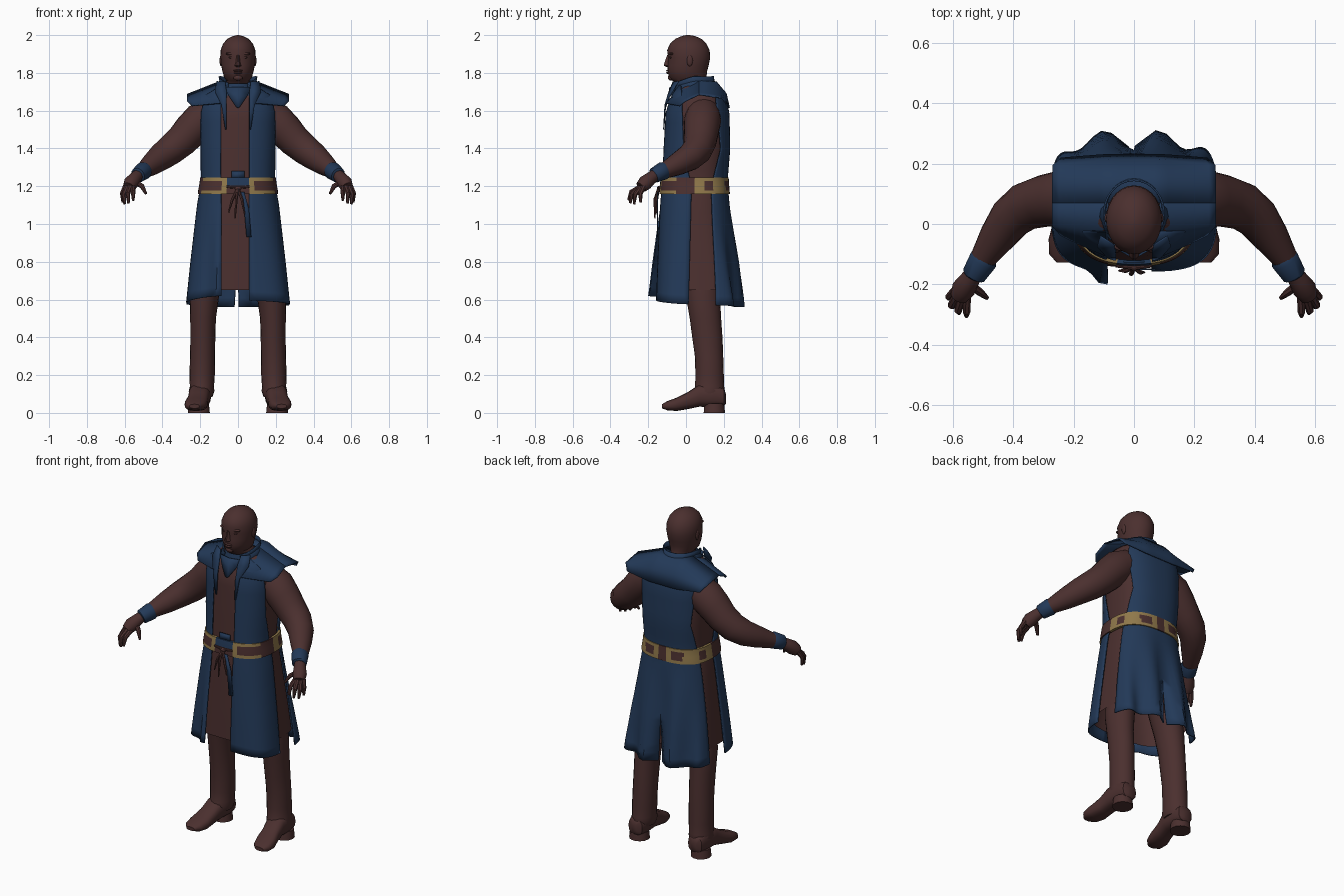
import bpy, bmesh, math
from mathutils import Vector

if "Cube" in bpy.data.objects:
    bpy.data.objects.remove(bpy.data.objects["Cube"])


def material(name, rgb):
    m = bpy.data.materials.new(name)
    m.diffuse_color = (*rgb, 1)
    m.use_nodes = True
    m.node_tree.nodes["Principled BSDF"].inputs["Base Color"].default_value = m.diffuse_color
    return m


BROWN = material("dark brown", (0.07, 0.029, 0.028))
BLUE = material("navy blue", (0.0165, 0.041, 0.097))
GOLD = material("dull gold", (0.28, 0.19, 0.07))


def finish(name, bm, mats, mirror=False, solid=0, angle=40):
    bmesh.ops.remove_doubles(bm, verts=bm.verts, dist=1e-5)
    bmesh.ops.recalc_face_normals(bm, faces=bm.faces)
    me = bpy.data.meshes.new(name)
    bm.to_mesh(me)
    bm.free()
    for m in mats:
        me.materials.append(m)
    for p in me.polygons:
        p.use_smooth = True
    me.set_sharp_from_angle(angle=math.radians(angle))
    ob = bpy.data.objects.new(name, me)
    bpy.context.collection.objects.link(ob)
    if mirror:
        ob.modifiers.new("mirror", 'MIRROR')
    if solid:
        s = ob.modifiers.new("thickness", 'SOLIDIFY')
        s.thickness, s.offset = solid, 0
    return ob


def loft(name, rings, mats, closed=True, cap=True, rule=None, bm=None, **kw):
    """Skin a list of point rings; rule picks a material from a face centre."""
    own = bm is None
    bm = bm or bmesh.new()
    vs = [[bm.verts.new(p) for p in r] for r in rings]
    n = len(rings[0])
    for a, b in zip(vs, vs[1:]):
        for i in range(n if closed else n - 1):
            j = (i + 1) % n
            f = bm.faces.new((a[i], a[j], b[j], b[i]))
            if rule:
                f.material_index = rule(f.calc_center_median())
    if cap and closed:
        bm.faces.new(vs[0])
        bm.faces.new(vs[-1])
    if own:
        return finish(name, bm, mats, **kw)


def ellipse(x, y, z, rx, ry, n=20):
    return [(x + rx * math.cos(a), y + ry * math.sin(a), z)
            for a in (math.tau * i / n for i in range(n))]


def tube(name, path, mat, n=12, bm=None, **kw):
    """Round tube along (x, y, z, radius) points."""
    rings = []
    for i, p in enumerate(path):
        d = Vector(path[min(i + 1, len(path) - 1)][:3]) - Vector(path[max(i - 1, 0)][:3])
        u = d.cross(Vector((0.3, 1, 0.1))).normalized()
        v = d.normalized().cross(u)
        rings.append([Vector(p[:3]) + p[3] * (u * math.cos(a) + v * math.sin(a))
                      for a in (math.tau * k / n for k in range(n))])
    loft(name, rings, [mat], bm=bm, **kw)


def blob(bm, c, s):
    r = bmesh.ops.create_uvsphere(bm, u_segments=14, v_segments=8, radius=1)
    for v in r["verts"]:
        v.co = Vector((c[k] + v.co[k] * s[k] for k in range(3)))


def table(rows, z):
    """Interpolate a descending (z, values...) table."""
    z = max(min(z, rows[0][0]), rows[-1][0])
    for a, b in zip(rows, rows[1:]):
        if z >= b[0]:
            t = (a[0] - z) / (a[0] - b[0])
            return [p + (q - p) * t for p, q in zip(a[1:], b[1:])]


# Body outline: height, half width, front, back
BODY = [(1.74, .11, -.03, .15), (1.69, .185, -.065, .195), (1.6, .2, -.10, .22), (1.4, .195, -.112, .225),
        (1.22, .186, -.12, .21), (1.1, .208, -.13, .222), (.8, .243, -.142, .255), (.56, .268, -.15, .275)]
# Side opening of the coat: height, front edge y, back edge y
SLIT = [(1.7, -.02, .15), (1.4, -.01, .18), (1.2, .03, .13), (.56, .015, .15)]


def spow(v, e):
    return math.copysign(abs(v) ** e, v)


def power(z):
    return 2.6 + 1.1 * min(max((1.1 - z) / .5, 0), 1)


def body(z, t, off=0, s=1):
    w, f, b = table(BODY, z)
    n = power(z)
    x = s * (w + off) * spow(math.cos(t), 2 / n)
    y = (f + b) / 2 + ((b - f) / 2 + off) * spow(math.sin(t), 2 / n)
    k = min(max((1.12 - z) / .5, 0), 1)
    if off < 0:                           # tunic stays clear of the folds
        y -= .035 * k * max(0, math.sin(t))
    elif math.sin(t) > 0:                 # cloth folds at the back
        y += .028 * k * math.cos(math.tau * (x + .1) / .18) * math.sin(t)
    else:                                 # lifted front corner
        y -= .05 * k * math.exp(-((x + .1) / .035) ** 2)
    return (x, y, z)


def coat_panel(bm, s, back, inner, hem):
    rows, cols = 24, 16
    rings = []
    for r in range(rows + 1):
        zr = 1.73 + (.58 - 1.73) * r / rows
        w, f, b = table(BODY, zr)
        n = power(zr)
        e = inner * (1 if not back else max(0, .85 - zr) / .25)
        t0 = math.acos(spow(e / w, n / 2)) * (1 if back else -1)
        ys = table(SLIT, zr)[1 if back else 0]
        t1 = math.asin(max(-1, min(1, spow((ys - (f + b) / 2) / ((b - f) / 2), n / 2))))
        rings.append([body(1.73 + (hem(c / cols) - 1.73) * r / rows, t0 + (t1 - t0) * c / cols, .006, s)
                      for c in range(cols + 1)])
    loft("", rings, [BLUE], closed=False, bm=bm)


# Tunic under the coat
Z = [1.74 - 1.09 * i / 24 for i in range(25)]
loft("tunic", [[body(z, math.tau * i / 56, -.006) for i in range(56)] for z in Z], [BROWN], cap=False)
loft("tunic_top", [[body(z, math.tau * i / 32, -.008) for i in range(32)] for z in (1.69, 1.74)], [BROWN])

# Coat: two front panels, one back piece slit at the hem
for name, parts in (
        ("coat_front_left", [(-1, False, .088, lambda c: .62 - .035 * c)]),
        ("coat_front_right", [(1, False, .058, lambda c: .595 - .02 * c)]),
        ("coat_back", [(-1, True, .018, lambda c: .56 + .015 * c), (1, True, .004, lambda c: .56 + .01 * c)])):
    bm = bmesh.new()
    for p in parts:
        coat_panel(bm, *p)
    finish(name, bm, [BLUE], solid=.007)


# Shoulder yoke: back is one piece, front is split around the neck
def yoke_point(x, v):
    o = min(max((abs(x) - .085) / .185, 0), 1)
    ridge = 1.758 - .073 * o
    ys = (.229 - .012 * o, .212 - .02 * o, .16 - .015 * o, .07, -.015 + .01 * o, -.108 + .072 * o)
    zs = (1.615 + .015 * o, 1.69 - .025 * o, ridge - .006 - .006 * o, ridge, ridge - .035, 1.64 - .015 * o)
    return (x * (1 - (.1 * o if v in (0, 5) else 0)), ys[v], zs[v])


XS = [-.27 + .54 * i / 24 for i in range(25)]
loft("yoke_back", [[yoke_point(x, v) for x in XS] for v in range(4)], [BLUE],
     closed=False, solid=.007, angle=60)
loft("yoke_front", [[yoke_point(.085 + .185 * i / 8, v) for i in range(9)] for v in (3, 4, 5)],
     [BLUE], closed=False, mirror=True, solid=.007, angle=60)


# Standing collar, open at the front, and lapels running down from it
def collar_ring(rx, ry, y, z, drop):
    out = []
    for i in range(25):
        a = math.radians(-58 + 296 * i / 24)
        out.append((rx * math.cos(a), y + ry * math.sin(a), z - drop * max(0, -math.sin(a))))
    return out


loft("collar", [collar_ring(.118, .125, .045, 1.73, .04), collar_ring(.096, .108, .04, 1.755, .03),
                collar_ring(.1, .11, .035, 1.782, .04)], [BLUE], closed=False, solid=.006)
loft("lapel", [[(.068, -.068, 1.752), (.112, -.04, 1.755)], [(.06, -.09, 1.7), (.122, -.072, 1.7)],
               [(.06, -.109, 1.62), (.088, -.111, 1.63)], [(.06, -.118, 1.5), (.068, -.118, 1.5)]],
     [BLUE], closed=False, mirror=True, solid=.006)
loft("inner_collar", [ellipse(0, .035, 1.68, .1, .115), ellipse(0, .035, 1.745, .083, .1)],
     [BLUE], cap=False)
loft("neck_bib", [[(-.07, -.068, 1.725), (0, -.085, 1.725), (.07, -.068, 1.725)],
                  [(-.05, -.085, 1.68), (0, -.092, 1.67), (.05, -.085, 1.68)],
                  [(-.01, -.108, 1.62), (0, -.11, 1.615), (.01, -.108, 1.62)]],
     [BLUE], closed=False, solid=.006)


# Belt with leather insets
def belt_rule(c):
    x, y, mid = abs(c.x), c.y, 1.178 < c.z < 1.228
    if y < -.05 and x < .055:
        return 2 if c.z > 1.205 else 1
    if y < -.05:
        return 1 if mid and x > .09 else 0
    if y < .04:
        return 1
    if y < .16:
        return 1 if mid and .1 < y < .145 else 0
    return 1 if x < .022 or (mid and .065 < x < .125) else 0


loft("belt", [[body(z, math.tau * i / 96, o) for i in range(96)]
              for z, o in ((1.16, .0), (1.16, .016), (1.178, .017), (1.203, .017),
                           (1.228, .016), (1.245, .014), (1.245, .0))],
     [GOLD, BROWN, BLUE], cap=False, rule=belt_rule)
loft("sash_patch", [[(x, -.124, z) for x in (-.035, 0, .035)] for z in (1.24, 1.28)],
     [BLUE], closed=False, solid=.006)

# Knotted tie with hanging ends
bm = bmesh.new()
blob(bm, (0, -.142, 1.19), (.02, .012, .012))
tube("", [(-.06, -.138, 1.197, .006), (0, -.145, 1.193, .008), (.06, -.138, 1.197, .006)], BROWN, 8, bm)
for x, y, z in ((-.05, -.155, 1.06), (-.015, -.165, 1.03), (.035, -.16, 1.05)):
    tube("", [(0, -.145, 1.19, .007), (x * .6, y, 1.13, .008), (x, y, z, .003)], BROWN, 6, bm)
finish("knotted_tie", bm, [BROWN])
loft("hanging_strip", [[(x + d, -.15, z) for d in (-.013, .013)]
                       for x, z in ((.02, 1.17), (.045, 1.08), (.058, .93))],
     [BLUE], closed=False, solid=.006)

# Head: height, half width, front, back
HEAD = [(1.68, .078, -.03, .135), (1.74, .07, -.045, .118), (1.758, .06, -.07, .112),
        (1.775, .073, -.09, .108), (1.81, .083, -.097, .112), (1.84, .089, -.098, .12),
        (1.88, .093, -.094, .128), (1.92, .092, -.1, .125), (1.955, .079, -.084, .108),
        (1.98, .056, -.057, .082), (1.995, .026, -.022, .048), (2.0, .006, 0, .02)]
bm = bmesh.new()
loft("", [ellipse(0, (f + b) / 2, z, w, (b - f) / 2, 28) for z, w, f, b in HEAD], [BROWN], bm=bm)
loft("", [ellipse(0, -.085, z, w, d, 10) for z, w, d in
          ((1.832, .012, .022), (1.838, .02, .034), (1.85, .014, .032), (1.895, .008, .015))], [BROWN], bm=bm)
for z, w in ((1.812, .026), (1.8, .023)):
    blob(bm, (0, -.09, z), (w, .015, .006))
blob(bm, (0, -.08, 1.775), (.025, .016, .016))
for s in (-1, 1):
    blob(bm, (s * .036, -.075, 1.902), (.03, .015, .009))
    blob(bm, (s * .034, -.076, 1.882), (.016, .012, .007))
    blob(bm, (s * .09, .02, 1.865), (.008, .016, .03))
finish("head", bm, [BROWN])

# Arms and cuffs
tube("arm", [(.13, .09, 1.585, .09), (.2, .088, 1.545, .098), (.25, .082, 1.495, .093), (.3, .076, 1.44, .086),
             (.36, .058, 1.39, .08), (.41, .018, 1.352, .072), (.455, -.045, 1.317, .06),
             (.495, -.105, 1.287, .045), (.53, -.165, 1.26, .032)], BROWN, 18, mirror=True)
tube("cuff", [(.495, -.112, 1.285, .044), (.5, -.12, 1.282, .048), (.53, -.168, 1.258, .041),
              (.532, -.172, 1.256, .034)], BLUE, 16, mirror=True)

# Hands
bm = bmesh.new()
tube("", [(.525, -.155, 1.265, .03), (.545, -.185, 1.243, .034), (.565, -.215, 1.218, .04),
          (.578, -.238, 1.195, .032)], BROWN, 12, bm)
for k, m, e in (((.555, -.24, 1.195), (.555, -.29, 1.17), (.555, -.305, 1.125)),
                ((.572, -.245, 1.195), (.583, -.287, 1.16), (.58, -.295, 1.11)),
                ((.588, -.238, 1.195), (.605, -.27, 1.155), (.6, -.275, 1.105)),
                ((.595, -.222, 1.2), (.613, -.242, 1.16), (.61, -.24, 1.115)),
                ((.55, -.195, 1.225), (.508, -.228, 1.2), (.487, -.245, 1.16))):
    tube("", [(*k, .015), (*m, .013), (*e, .007)], BROWN, 8, bm)
finish("hand", bm, [BROWN], mirror=True)

# Trouser legs
loft("leg", [ellipse(*p) for p in (
    (.115, .08, .95, .1, .11), (.15, .085, .75, .085, .1), (.178, .09, .62, .078, .09), (.185, .103, .5, .068, .083),
    (.186, .113, .4, .066, .08), (.188, .122, .3, .066, .075), (.19, .125, .2, .067, .075), (.191, .125, .14, .064, .077),
    (.193, .123, .115, .068, .083), (.195, .12, .085, .06, .075))], [BROWN], mirror=True)

# Boots: y, x, half width, bottom, top
BOOT = [(.212, .2, .02, .05, .1), (.2, .2, .046, .035, .13), (.15, .2, .058, .03, .16), (.07, .203, .058, .033, .15),
        (.01, .212, .055, .02, .11), (-.05, .222, .061, .01, .08), (-.1, .229, .052, .014, .062),
        (-.127, .231, .026, .024, .046)]
loft("boot", [[(x + w * spow(math.cos(a), .75), y, (lo + hi) / 2 + (hi - lo) / 2 * spow(math.sin(a), .75))
               for a in (math.tau * i / 16 for i in range(16))] for y, x, w, lo, hi in BOOT],
     [BROWN], mirror=True)
loft("heel", [ellipse(.207, .15, z, r, r, 14) for z, r in ((0, .058), (.05, .053))], [BROWN], mirror=True)
